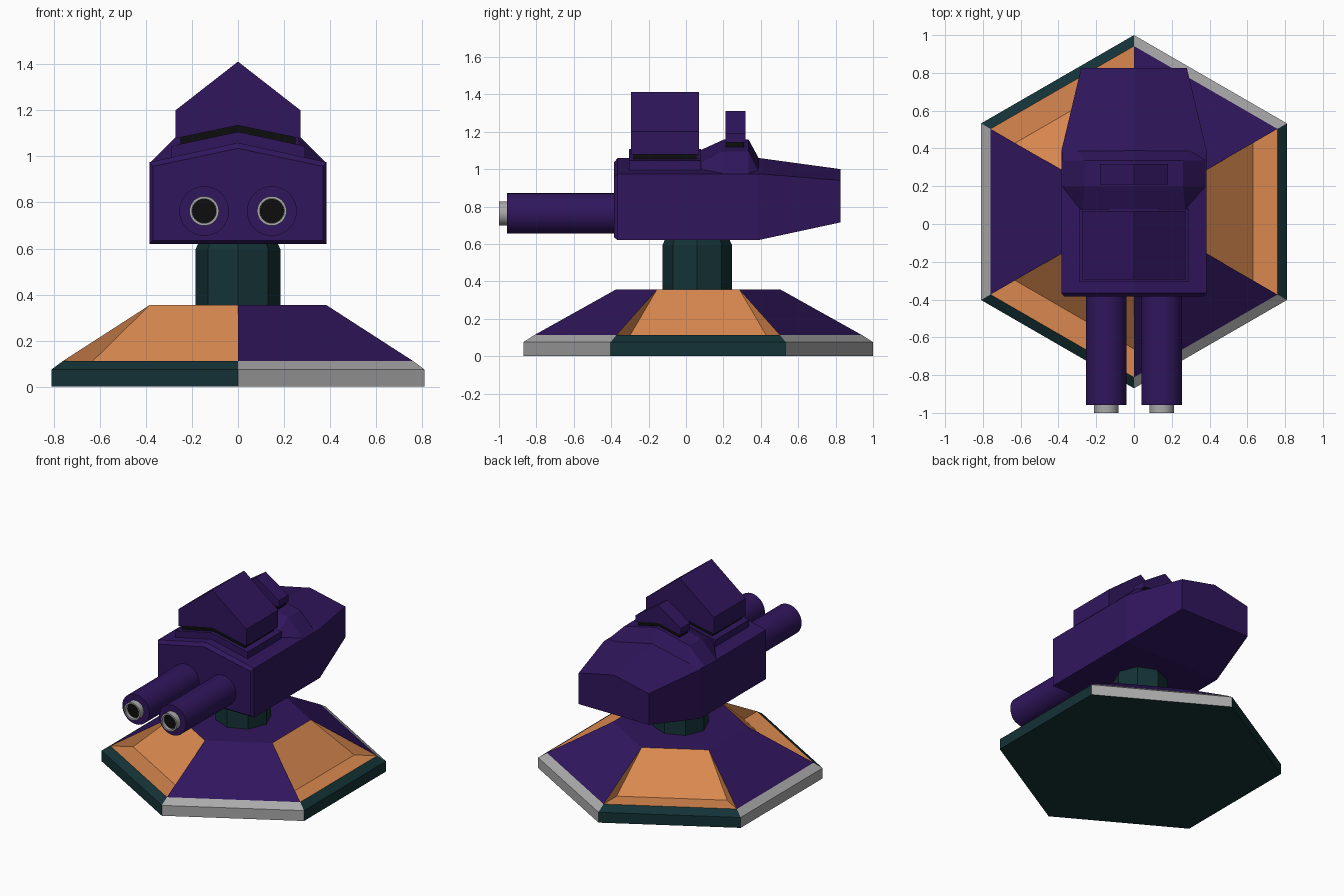
import bpy, bmesh, math

if "Cube" in bpy.data.objects:
    bpy.data.objects.remove(bpy.data.objects["Cube"])

def mat(name, rgb):
    m = bpy.data.materials.new(name)
    m.diffuse_color = (*rgb, 1)
    m.use_nodes = True
    m.node_tree.nodes["Principled BSDF"].inputs["Base Color"].default_value = m.diffuse_color
    return m

PURPLE = mat("purple", (0.03, 0.008, 0.11))
ORANGE = mat("orange", (0.7, 0.25, 0.08))
TEAL = mat("dark_teal", (0.007, 0.032, 0.037))
BLACK = mat("black", (0.004, 0.004, 0.004))
GREY = mat("grey", (0.4, 0.4, 0.4))

def make(name, verts, faces, mats, idx=None):
    me = bpy.data.meshes.new(name)
    me.from_pydata(verts, [], faces)
    for m in mats:
        me.materials.append(m)
    if idx:
        me.polygons.foreach_set("material_index", idx)
    bm = bmesh.new()
    bm.from_mesh(me)
    bmesh.ops.recalc_face_normals(bm, faces=bm.faces)
    bm.to_mesh(me)
    bm.free()
    ob = bpy.data.objects.new(name, me)
    bpy.context.collection.objects.link(ob)
    return ob

def loft(name, sections, m):
    """Join rings of equal length (lists of xyz) and cap both ends."""
    n = len(sections[0])
    verts = [p for s in sections for p in s]
    faces = [(k*n+i, k*n+(i+1) % n, (k+1)*n+(i+1) % n, (k+1)*n+i)
             for k in range(len(sections)-1) for i in range(n)]
    faces += [tuple(range(n)), tuple(range(len(verts)-n, len(verts)))]
    return make(name, verts, faces, [m])

def mirrored(y, half):
    """Full cross-section at y from right-half points ending on the ridge (x=0)."""
    return [(x, y, z) for x, z in half] + [(-x, y, z) for x, z in half[::-1] if x > 0]

def ring(r, z, n, cy, a0=0):
    return [(r*math.cos(a0+2*math.pi*i/n), cy+r*math.sin(a0+2*math.pi*i/n), z) for i in range(n)]

def lathe(name, prof, x, z, m, n=32):
    """Turn (y, radius) points around a front-back axis."""
    secs = [[(x+r*math.cos(2*math.pi*i/n), y, z+r*math.sin(2*math.pi*i/n))
             for i in range(n)] for y, r in prof]
    ob = loft(name, secs, m)
    bpy.ops.object.select_all(action='DESELECT')
    ob.select_set(True)
    bpy.context.view_layer.objects.active = ob
    bpy.ops.object.shade_smooth_by_angle(angle=math.radians(35))
    return ob

CY = 0.065
A0 = -math.pi/6          # side 0 faces +x

# Base rim: sides alternate dark and grey
rings = [ring(r, z, 6, CY, A0) for r, z in ((0.935, 0), (0.935, 0.075), (0.877, 0.112))]
verts = [p for r in rings for p in r]
faces = [(k*6+i, k*6+(i+1) % 6, (k+1)*6+(i+1) % 6, (k+1)*6+i) for k in range(2) for i in range(6)]
idx = [i % 2 for k in range(2) for i in range(6)]
make("base_rim", verts, faces + [tuple(range(6)), tuple(range(12, 18))],
     [TEAL, GREY, ORANGE], idx + [0, 2])

# Base slopes: flush purple wedges alternate with recessed orange panels
outer, inner, top = (ring(r, z, 6, CY, A0) for r, z in ((0.877, 0.112), (0.727, 0.112), (0.442, 0.355)))
verts, faces, idx = outer + inner + top, [tuple(range(12, 18))], [0]
for i in range(6):
    j = (i+1) % 6
    lo = 6 if i % 2 == 0 else 0
    faces += [(lo+i, lo+j, 12+j, 12+i), (i, 6+i, 12+i)]
    idx += [1 if lo else 0, 1]
make("base_slopes", verts, faces, [PURPLE, ORANGE], idx)

# Neck
loft("neck", [ring(r, z, 8, 0.06) for r, z in ((0.185, 0.35), (0.185, 0.595), (0.165, 0.64))], TEAL)

# Turret hull
loft("turret_hull", [mirrored(y, [(bw, b), (w, b), (w, e), (0, t)]) for y, bw, w, b, e, t in (
    (-0.385, 0.1, 0.37, 0.635, 0.957, 1.035), (-0.365, 0.1, 0.385, 0.62, 0.975, 1.06),
    (0.385, 0.1, 0.385, 0.62, 0.975, 1.06), (0.825, 0.1, 0.28, 0.715, 0.94, 1.0))], PURPLE)

# Raised hump behind the main block
loft("rear_hump", [mirrored(y, [(w, e), (wt, et), (0, t)]) for y, w, e, wt, et, t in (
    (0.075, 0.285, 0.985, 0.27, 1.035, 1.10), (0.2, 0.385, 0.97, 0.26, 1.095, 1.157),
    (0.335, 0.385, 0.97, 0.26, 1.095, 1.157), (0.388, 0.384, 0.97, 0.3, 0.99, 1.06))], PURPLE)

def roofed(name, w, y0, y1, eave_lo, ridge_lo, eave_hi, ridge_hi, m):
    """Prism with a peaked top and a parallel or shallower peaked underside."""
    half = [(w, eave_lo), (w, eave_hi), (0, ridge_hi)]
    loft(name, [mirrored(y, half) + [(0, y, ridge_lo)] for y in (y0, y1)], m)

# Peaked blocks with dark gaps under them
roofed("front_plinth", 0.29, -0.305, 0.08, 0.98, 1.03, 1.045, 1.107, PURPLE)
roofed("front_gap", 0.25, -0.28, 0.055, 1.03, 1.08, 1.09, 1.14, BLACK)
roofed("front_block", 0.272, -0.293, 0.07, 1.078, 1.135, 1.2, 1.412, PURPLE)
roofed("rear_gap", 0.165, 0.215, 0.31, 1.09, 1.13, 1.15, 1.185, BLACK)
roofed("rear_block", 0.18, 0.21, 0.317, 1.142, 1.182, 1.19, 1.31, PURPLE)

# Twin barrels with hollow grey tips
for side, x in (("left", -0.147), ("right", 0.147)):
    lathe(side + "_barrel", [(-0.3, 0.108), (-0.957, 0.108)], x, 0.763, PURPLE)
    lathe(side + "_muzzle", [(-0.95, 0.064), (-1.0, 0.064), (-1.0, 0.053), (-0.965, 0.053)], x, 0.763, GREY)
    lathe(side + "_bore", [(-0.955, 0.0525), (-0.975, 0.0525)], x, 0.763, BLACK)
